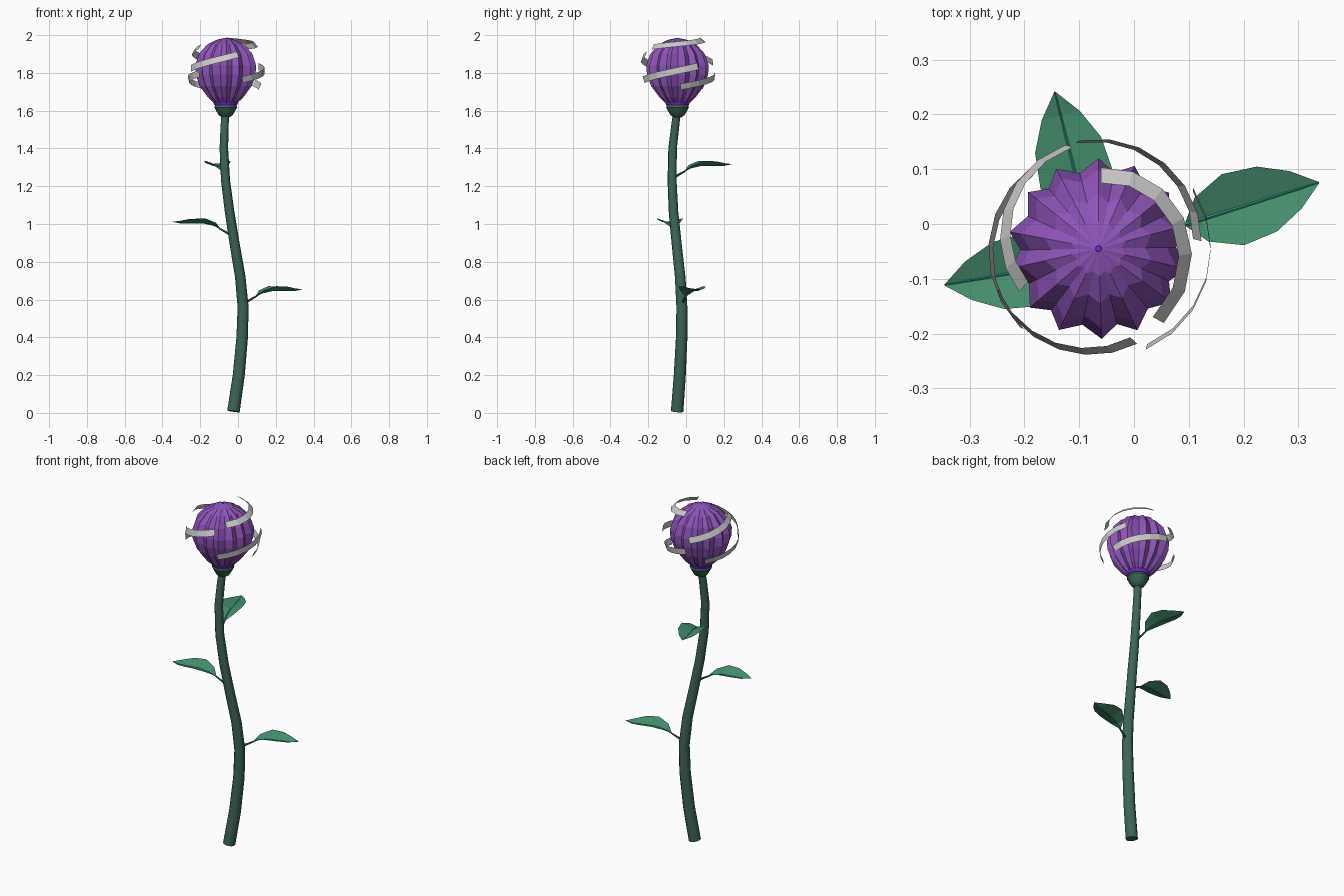
import bpy, math
from mathutils import Vector

if "Cube" in bpy.data.objects:
    bpy.data.objects.remove(bpy.data.objects["Cube"])


def material(name, rgb):
    m = bpy.data.materials.new(name)
    m.diffuse_color = (*rgb, 1)
    m.use_nodes = True
    m.node_tree.nodes["Principled BSDF"].inputs["Base Color"].default_value = m.diffuse_color
    return m


STEM = material("stem_green", (0.045, 0.13, 0.09))
LEAF = material("leaf_green", (0.06, 0.27, 0.15))
RIB = material("rib_teal", (0.03, 0.33, 0.25))
PETAL = material("petal_purple", (0.27, 0.09, 0.48))
CORE = material("core_violet", (0.2, 0.02, 0.75))


def loft(name, rows, mat=None, closed=False, caps=False):
    """Skin a list of equally long point rows with quads."""
    n = len(rows[0])
    verts = [p for row in rows for p in row]
    faces = []
    for i in range(len(rows) - 1):
        for j in range(n if closed else n - 1):
            k = (j + 1) % n
            faces.append((i * n + j, i * n + k, (i + 1) * n + k, (i + 1) * n + j))
    if caps:
        faces.append(tuple(reversed(range(n))))
        faces.append(tuple(range(len(verts) - n, len(verts))))
    mesh = bpy.data.meshes.new(name)
    mesh.from_pydata([tuple(v) for v in verts], [], faces)
    mesh.update()
    if mat:
        mesh.materials.append(mat)
    ob = bpy.data.objects.new(name, mesh)
    bpy.context.collection.objects.link(ob)
    return ob


def tube(name, pts, radii, sides, mat):
    """Sweep a circle along a path."""
    pts = [Vector(p) for p in pts]
    rows = []
    for i, p in enumerate(pts):
        t = (pts[min(i + 1, len(pts) - 1)] - pts[max(i - 1, 0)]).normalized()
        ref = Vector((1, 0, 0)) if abs(t.z) > 0.8 else Vector((0, 0, 1))
        v = t.cross(ref).normalized()
        u = v.cross(t)
        rows.append([p + radii[i] * (u * math.cos(a) + v * math.sin(a))
                     for a in (math.tau * k / sides for k in range(sides))])
    return loft(name, rows, mat, closed=True, caps=True)


# Curved stem
path = [(-.024, -.047, .008), (.004, -.033, .2), (.022, -.023, .4), (.027, -.022, .56),
        (.012, -.031, .72), (-.017, -.049, .89), (-.044, -.066, 1.06), (-.066, -.074, 1.23),
        (-.075, -.071, 1.4), (-.071, -.057, 1.52), (-.066, -.047, 1.6)]
tube("stem", path, [.033 - .013 * i / 10 for i in range(11)], 12, STEM)

# Calyx and core, turned about the bud axis
CX, CY, CZ = -.065, -.045, 1.81


def turned(name, profile, sides, mat):
    rows = [[(CX + r * math.cos(math.tau * k / sides), CY + r * math.sin(math.tau * k / sides), z)
             for k in range(sides)] for r, z in profile]
    return loft(name, rows, mat, closed=True, caps=True)


turned("calyx", [(.02, 1.565), (.036, 1.575), (.048, 1.595), (.06, 1.618), (.056, 1.632), (.03, 1.64)],
       12, STEM)
turned("bud_core", [(.03, 1.62), (.06, 1.63), (.066, 1.645), (.055, 1.665), (.02, 1.68)], 12, CORE)
turned("bud_tip", [(.004, 1.95), (.008, 1.975), (.005, 1.985)], 8, CORE)

# Pleated petals: seven wide outer ones and seven narrower between them
profile = [(.052, 1.63), (.095, 1.67), (.14, 1.73), (.162, 1.79), (.165, 1.84),
           (.145, 1.9), (.1, 1.95), (.05, 1.975), (.006, 1.985)]


def petal(name, centre, half):
    rows = []
    for r, z in profile:
        row = []
        for off, k in ((-half, 1.0), (0, .86), (half, 1.0)):
            a = math.radians(centre + off)
            row.append((CX + r * k * math.cos(a), CY + r * k * math.sin(a), z))
        rows.append(row)
    loft(name, rows, PETAL)


for i in range(7):
    petal(f"outer_petal_{i + 1}", 1 + i * 360 / 7, 14)
    petal(f"inner_petal_{i + 1}", 1 + (i + .5) * 360 / 7, 11.72)

# Grey ribbons spiralling round the bud: azimuth and elevation from/to, radius
ribbons = [(-64, 32, -13, 7, .205), (5, 101, -25, -6, .2), (203, 291, 4, 26, .2),
           (131, 226, -23, -4, .202), (106, 207, 13, 40, .2), (-50, 88, 37, 51, .213)]
for n, (a0, a1, e0, e1, rad) in enumerate(ribbons):
    centre = Vector((CX, CY, CZ))
    pts = []
    for i in range(7):
        a = math.radians(a0 + (a1 - a0) * i / 6)
        e = math.radians(e0 + (e1 - e0) * i / 6)
        pts.append(Vector((math.cos(a) * math.cos(e), math.sin(a) * math.cos(e), math.sin(e))))
    rows = []
    for i, d in enumerate(pts):
        t = (pts[min(i + 1, 6)] - pts[max(i - 1, 0)]).normalized()
        w = d.cross(t).normalized() * .018
        rows.append([centre + d * rad - w, centre + d * rad + w])
    loft(f"ribbon_{n + 1}", rows)

# Leaves: distance out, height, half width; edges lifted into a shallow V
blade = [(.07, .03, .004), (.1, .047, .042), (.16, .06, .068), (.225, .06, .062),
         (.28, .059, .036), (.325, .067, .001)]
leaves = [((.028, -.022, .587), 17.5), ((-.026, -.055, .945), 190), ((-.066, -.074, 1.25), 104)]
for n, (base, ang) in enumerate(leaves):
    a = math.radians(ang)
    out = Vector((math.cos(a), math.sin(a), 0))
    side = Vector((-math.sin(a), math.cos(a), 0))
    up = Vector((0, 0, 1))
    base = Vector(base)
    rows = []
    for d, h, w in blade:
        mid = base + out * d + up * h
        rows.append([mid - side * w + up * w * .35, mid, mid + side * w + up * w * .35])
    loft(f"leaf_{n + 1}", rows, LEAF)
    tube(f"leaf_stalk_{n + 1}", [base - up * .01, base + out * .035 + up * .01, base + out * .075 + up * .032],
         [.009, .006, .004], 6, STEM)
    tube(f"leaf_rib_{n + 1}", [base + out * d + up * h for d, h, w in blade],
         [.004, .0035, .003, .0025, .002, .001], 5, RIB)

# Smooth the round parts, keeping their edges
for name in ("stem", "calyx", "bud_core"):
    ob = bpy.data.objects[name]
    bpy.ops.object.select_all(action='DESELECT')
    ob.select_set(True)
    bpy.context.view_layer.objects.active = ob
    bpy.ops.object.shade_smooth_by_angle()
